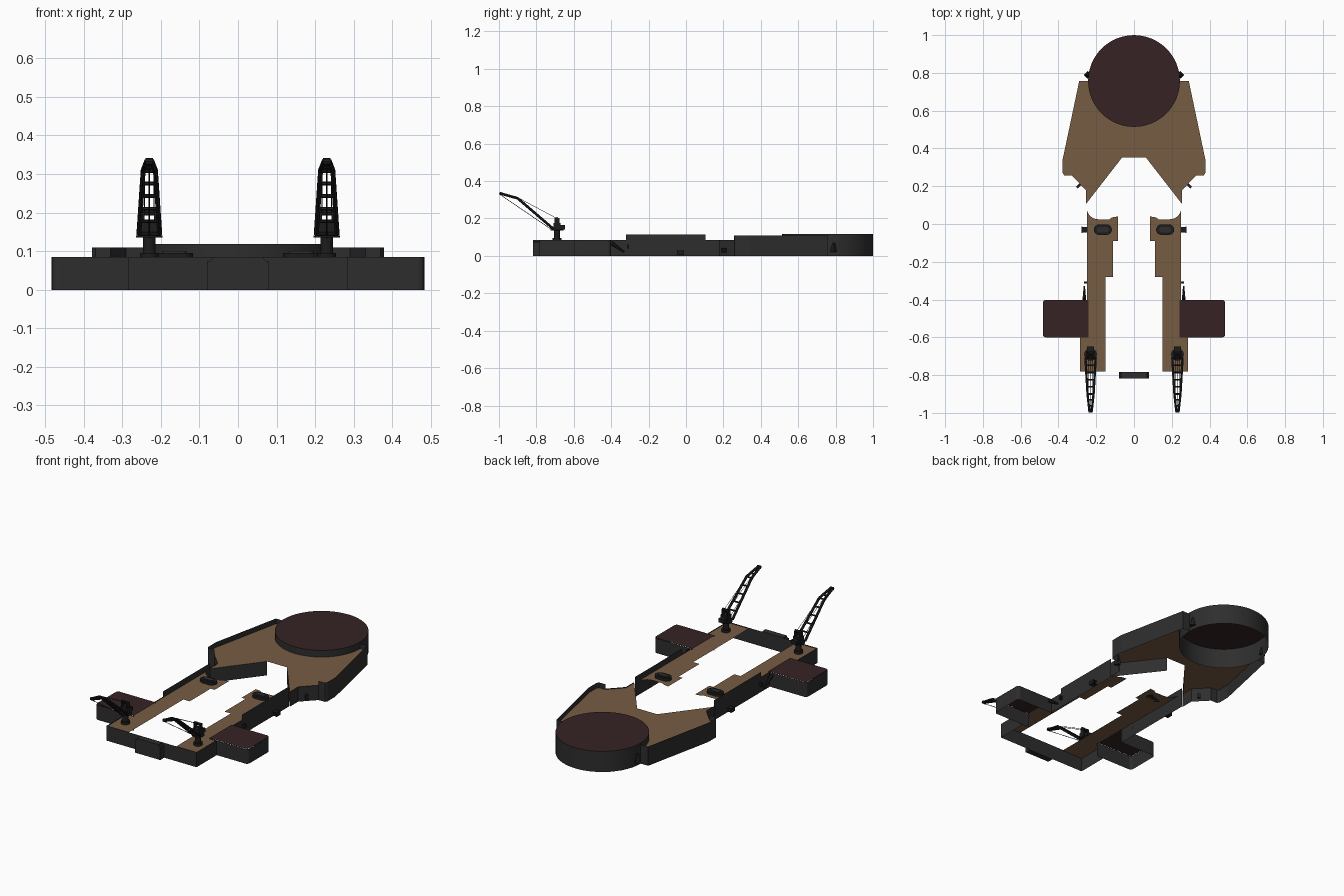
import bpy, bmesh
from math import sin, cos, pi, radians
from mathutils import Vector, Matrix

cube = bpy.data.objects.get("Cube")
if cube:
    bpy.data.objects.remove(cube)


def material(name, rgb):
    m = bpy.data.materials.new(name)
    m.use_nodes = True
    m.diffuse_color = (*rgb, 1)
    m.node_tree.nodes["Principled BSDF"].inputs["Base Color"].default_value = (*rgb, 1)
    return m


GREY = material("hull grey", (0.027, 0.027, 0.027))
WOOD = material("deck brown", (0.18, 0.107, 0.055))
RED = material("dark red", (0.037, 0.016, 0.017))
BLACK = material("crane black", (0.012, 0.012, 0.012))
DECK = 0.08
RIM = 0.085


def finish(name, bm, mat, mirror=True, smooth=False):
    me = bpy.data.meshes.new(name)
    bm.to_mesh(me)
    bm.free()
    ob = bpy.data.objects.new(name, me)
    bpy.context.collection.objects.link(ob)
    me.materials.append(mat)
    if mirror:
        ob.modifiers.new("Mirror", "MIRROR")
    if smooth:
        bpy.ops.object.select_all(action="DESELECT")
        ob.select_set(True)
        bpy.context.view_layer.objects.active = ob
        bpy.ops.object.shade_smooth_by_angle(angle=radians(35))
    return ob


def sheet(name, pts, z, mat, mirror=True):
    """Flat plate from an outline."""
    bm = bmesh.new()
    face = bm.faces.new([bm.verts.new((x, y, z)) for x, y in pts])
    face.normal_update()
    if face.normal.z < 0:
        face.normal_flip()
    finish(name, bm, mat, mirror)


def wall(name, pts, top, mat=GREY, mirror=True, closed=False, smooth=False):
    """Upright thin wall along a path, standing on the ground."""
    bm = bmesh.new()
    rows = [(bm.verts.new((x, y, 0)), bm.verts.new((x, y, top))) for x, y in pts]
    ends = rows[1:] + rows[:1] if closed else rows[1:]
    for a, b in zip(rows, ends):
        bm.faces.new((a[0], b[0], b[1], a[1]))
    finish(name, bm, mat, mirror, smooth)


def arc(cx, cy, r, a0, a1, n):
    angles = [radians(a0 + (a1 - a0) * i / n) for i in range(n + 1)]
    return [(cx + r * cos(a), cy + r * sin(a)) for a in angles]


def beam(bm, a, b, r, r2=None, sides=6):
    a, b = Vector(a), Vector(b)
    d = b - a
    rot = d.to_track_quat("Z", "Y").to_matrix().to_4x4()
    bmesh.ops.create_cone(bm, cap_ends=True, segments=sides, radius1=r,
                          radius2=r if r2 is None else r2, depth=d.length,
                          matrix=Matrix.Translation((a + b) / 2) @ rot)


def box(bm, centre, size, turn=0):
    bmesh.ops.create_cube(bm, size=1, matrix=Matrix.Translation(centre)
                          @ Matrix.Rotation(turn, 4, "Z") @ Matrix.Diagonal((*size, 1)))


# Round rear platform
ring = arc(0, 0.757, 0.243, 0, 360, 48)[:-1]
wall("round_platform_wall", ring, 0.118, mirror=False, closed=True, smooth=True)
sheet("round_platform_top", ring, 0.118, RED, False)

# Broad rear deck, cut around the platform, with its bulwarks
side = [(0.29, 0.757), (0.378, 0.34), (0.378, 0.27), (0.37, 0.258), (0.33, 0.257)]
low = [(0.33, 0.257), (0.255, 0.18), (0.255, 0.105)]
notch = [(0.255, 0.105), (0.063, 0.352)]
sheet("rear_deck", arc(0, 0.757, 0.243, -90, 0, 12) + side + low[1:] + [notch[1], (0, 0.352)],
      DECK, WOOD)
wall("rear_bulwark", [(0.243, 0.757)] + side, 0.11)
wall("rear_low_wall", low, RIM)
wall("notch_wall", notch, DECK)

# Side decks with stepped inner edges
corner = arc(0.19, 0.085, 0.06, 0, -90, 6)
sheet("side_deck", [(0.25, 0.105)] + corner +
      [(0.13, 0.025), (0.115, 0.035), (0.085, 0.04), (0.085, -0.09), (0.11, -0.09),
       (0.11, -0.28), (0.15, -0.28), (0.15, -0.782), (0.285, -0.782), (0.285, -0.6),
       (0.25, -0.6)], DECK, WOOD)
wall("side_bulwark", [(0.25, -0.32), (0.25, 0.105)], 0.115)
wall("side_wall", [(0.25, -0.4), (0.25, -0.32)], RIM)
wall("front_wall", [(0, -0.782), (0.285, -0.782), (0.285, -0.6)], RIM)

# Bumper on the front wall
bm = bmesh.new()
box(bm, (0, -0.801, RIM / 2), (0.16, 0.034, RIM))
edges = [e for e in bm.edges if abs(e.verts[0].co.x - e.verts[1].co.x) < 0.001
         and abs(e.verts[0].co.y - e.verts[1].co.y) > 0.001 and e.verts[0].co.z > 0.01]
bmesh.ops.bevel(bm, geom=edges, offset=0.012, segments=3, affect="EDGES")
finish("front_bumper", bm, GREY, False)

# Side boxes, open underneath
outline = [(0.24, -0.6)] + arc(0.467, -0.584, 0.016, -90, 0, 4) \
    + arc(0.467, -0.418, 0.016, 0, 90, 4) + [(0.24, -0.402)]
wall("side_box_wall", outline, RIM)
sheet("side_box_top", outline, RIM + 0.001, RED)

# Oval hatches: a raised rim round a lower lid
for name, half, r, top, mat in (("hatch_rim", 0.02, 0.028, 0.095, BLACK),
                                ("hatch_lid", 0.018, 0.014, 0.1, GREY)):
    oval = arc(0.165 + half, -0.03, r, -90, 90, 8) + arc(0.165 - half, -0.03, r, 90, 270, 8)
    bm = bmesh.new()
    base = bm.faces.new([bm.verts.new((x, y, DECK)) for x, y in oval])
    up = bmesh.ops.extrude_face_region(bm, geom=[base])
    bmesh.ops.translate(bm, vec=(0, 0, top - DECK),
                        verts=[v for v in up["geom"] if isinstance(v, bmesh.types.BMVert)])
    bmesh.ops.recalc_face_normals(bm, faces=bm.faces)
    finish(name, bm, mat)

# Small fittings on the outer walls
bm = bmesh.new()
for z in (0.008, 0.026):
    box(bm, (0.263, -0.03, z), (0.026, 0.03, 0.004))
box(bm, (0.275, -0.03, 0.017), (0.006, 0.036, 0.024))
box(bm, (0.29, 0.205, 0.03), (0.034, 0.014, 0.024), radians(-45))
box(bm, (0.258, -0.31, 0.05), (0.016, 0.012, 0.02))
beam(bm, (0.263, -0.4, 0.07), (0.263, -0.33, 0.02), 0.011, 0.004)
beam(bm, (0.246, 0.79, 0.02), (0.246, 0.79, 0.07), 0.02, 0.006, 4)
finish("wall_fittings", bm, BLACK)

# Crane pedestal, cab and mast
CX, CY = 0.23, -0.69
bm = bmesh.new()
for z0, z1, r in ((DECK, 0.095, 0.024), (0.095, 0.135, 0.016), (0.135, 0.141, 0.034)):
    beam(bm, (CX, CY, z0), (CX, CY, z1), r, sides=12)
box(bm, (CX, CY, 0.158), (0.044, 0.036, 0.034))
box(bm, (CX, CY + 0.03, 0.153), (0.036, 0.024, 0.022))
for dx in (-0.016, 0.016):
    box(bm, (CX + dx, CY, 0.187), (0.008, 0.026, 0.03))
beam(bm, (CX - 0.022, CY, 0.2), (CX + 0.022, CY, 0.2), 0.008, sides=8)
finish("crane_base", bm, BLACK)

# Crane boom: two bent rails tied by rungs
path = [(0.027, -0.71, 0.145), (0.016, -0.9, 0.308), (0.006, -0.992, 0.334)]
bm = bmesh.new()
for s in (-1, 1):
    rail = [(CX + s * w, y, z) for w, y, z in path]
    for a, b in zip(rail, rail[1:]):
        beam(bm, a, b, 0.007)
for a, b, count in ((path[0], path[1], 5), (path[1], path[2], 3)):
    for i in range(count):
        w, y, z = Vector(a).lerp(Vector(b), i / count)
        beam(bm, (CX - w, y, z), (CX + w, y, z), 0.005)
beam(bm, (CX - 0.01, -0.99, 0.333), (CX + 0.01, -0.99, 0.333), 0.009, sides=8)
finish("crane_boom", bm, BLACK)

# Crane cables
bm = bmesh.new()
for dx in (-0.012, 0.012):
    beam(bm, (CX + dx, CY, 0.2), (CX + dx, -0.9, 0.312), 0.0012, sides=4)
beam(bm, (CX, -0.71, 0.135), (CX, -0.99, 0.325), 0.0015, sides=4)
finish("crane_cables", bm, BLACK)
